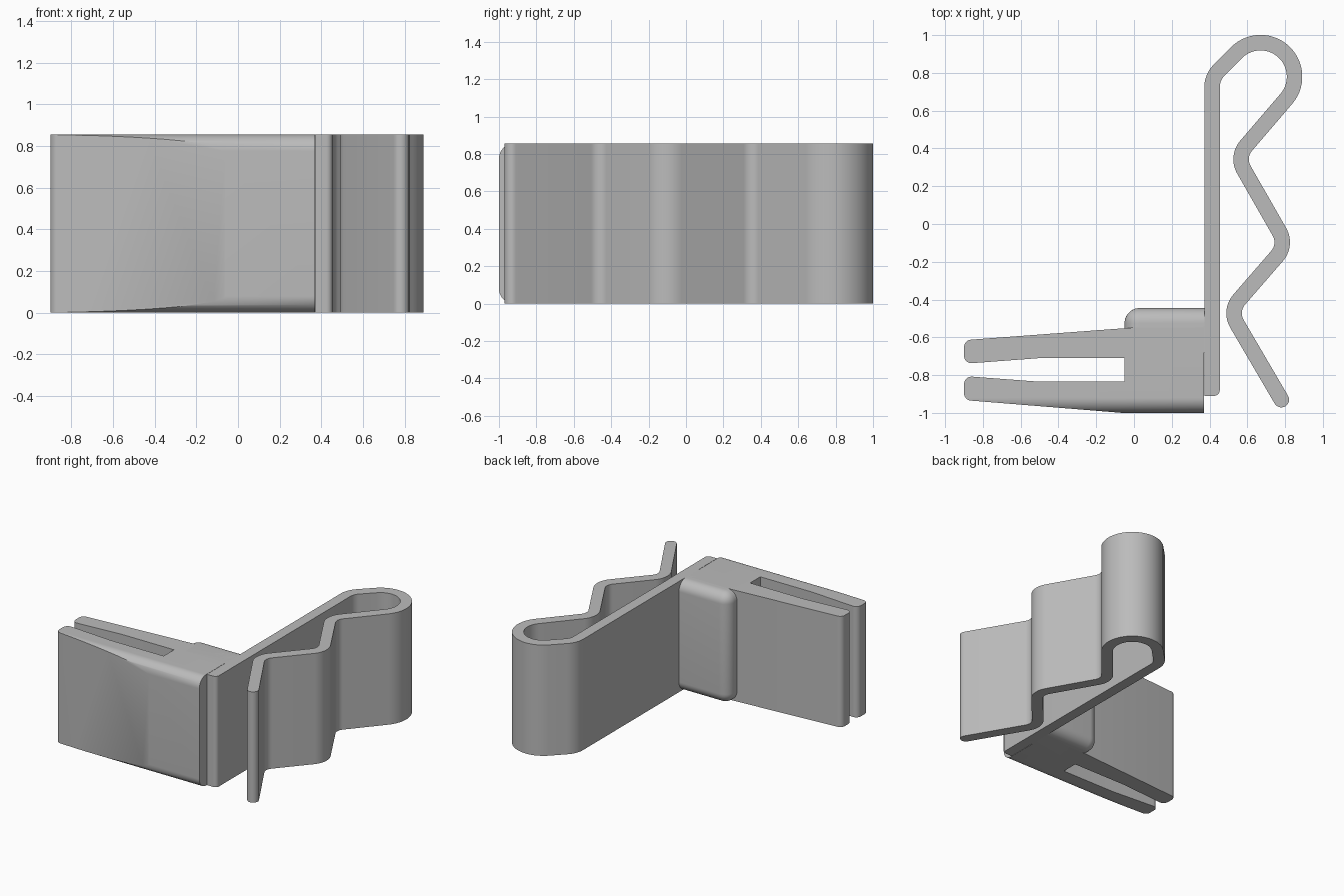
import bpy, bmesh, math
from mathutils import Vector

cube = bpy.data.objects.get("Cube")
if cube:
    bpy.data.objects.remove(cube, do_unlink=True)

HEIGHT = 0.855
HALF = 0.041      # half thickness of the spring strip
EDGE = 0.08       # rounding of the base block

grey = bpy.data.materials.new("plain grey")
grey.use_nodes = True
grey.diffuse_color = (0.5, 0.5, 0.5, 1)
grey.node_tree.nodes["Principled BSDF"].inputs["Base Color"].default_value = (0.5, 0.5, 0.5, 1)


def arc(c, r, a0, a1, n):
    """Points on an arc, angles in degrees."""
    angles = [math.radians(a0 + (a1 - a0) * i / n) for i in range(n + 1)]
    return [Vector((c[0] + r * math.cos(a), c[1] + r * math.sin(a))) for a in angles]


def fillet(corners, closed=True, n=10):
    """Round each (x, y, radius) corner of a path."""
    pts = [Vector(c[:2]) for c in corners]
    out = []
    for i, (p, c) in enumerate(zip(pts, corners)):
        r = c[2] if len(c) > 2 else 0
        if r == 0 or (not closed and i in (0, len(pts) - 1)):
            out.append(p)
            continue
        u = (pts[i - 1] - p).normalized()
        v = (pts[(i + 1) % len(pts)] - p).normalized()
        half = u.angle(v) / 2
        centre = p + (u + v).normalized() * r / math.sin(half)
        a = p + u * r / math.tan(half) - centre
        b = p + v * r / math.tan(half) - centre
        start = math.degrees(math.atan2(a.y, a.x))
        turn = math.degrees(math.atan2(a.x * b.y - a.y * b.x, a.dot(b)))
        out += arc(centre, r, start, start + turn, n)
    return out


def finish(name, bm):
    bmesh.ops.recalc_face_normals(bm, faces=bm.faces[:])
    mesh = bpy.data.meshes.new(name)
    bm.to_mesh(mesh)
    bm.free()
    mesh.materials.append(grey)
    obj = bpy.data.objects.new(name, mesh)
    bpy.context.collection.objects.link(obj)
    return obj


def prism(name, outline, low, high, place=lambda u, v, w: (u, v, w)):
    """Extrude a closed outline from low to high."""
    bm = bmesh.new()
    rings = [[bm.verts.new(place(p.x, p.y, w)) for p in outline] for w in (low, high)]
    bm.faces.new(rings[0])
    bm.faces.new(rings[1])
    for i in range(len(outline)):
        j = (i + 1) % len(outline)
        bm.faces.new((rings[0][i], rings[0][j], rings[1][j], rings[1][i]))
    return finish(name, bm)


def activate(obj):
    bpy.ops.object.select_all(action="DESELECT")
    obj.select_set(True)
    bpy.context.view_layer.objects.active = obj


def smooth(obj):
    activate(obj)
    bpy.ops.object.shade_smooth_by_angle(angle=math.radians(30))


# Spring strip: straight back, round loop, then a zigzag free leg
path = fillet([(0.413, -0.91), (0.413, 0.777, 0.13), (0.543, 0.907)], closed=False)[:-1]
path += arc((0.67, 0.78), 0.18, 135, -41, 28)
path += fillet([(0.806, 0.662), (0.543, 0.355, 0.11), (0.809, -0.11, 0.11),
                (0.505, -0.46, 0.11), (0.78, -0.93)], closed=False)[1:]
left, right = [], []
for i, p in enumerate(path):
    ahead = (path[min(i + 1, len(path) - 1)] - p).normalized()
    behind = (p - path[max(i - 1, 0)]).normalized()
    t = (ahead + behind).normalized()
    side = Vector((-t.y, t.x)) * HALF
    left.append(p + side)
    right.append(p - side)
tip = path[-1] - path[-2]
heading = math.degrees(math.atan2(tip.y, tip.x))
cap = arc(path[-1], HALF, heading + 90, heading - 90, 12)[1:-1]
foot = arc((right[0].x - 0.03, -0.88), 0.03, 0, -90, 6)
strip = prism("spring_strip", left + cap + right[:0:-1] + foot, 0, HEIGHT)
smooth(strip)

# Base block with two tapered prongs and a slot between them
fork = fillet([(0.37, -1.035), (-0.9, -0.932, 0.04), (-0.9, -0.805, 0.04),
               (-0.5, -0.835), (-0.05, -0.835), (-0.05, -0.71), (-0.5, -0.71),
               (-0.9, -0.74, 0.04), (-0.9, -0.615, 0.04), (0, -0.548), (0.37, -0.548)])
base = prism("pronged_base", fork, -0.1, HEIGHT + 0.1)

# Trim the front of the base to long rounded edges
trim = fillet([(-1, 0, EDGE), (-0.3, 0), (-0.3, HEIGHT), (-1, HEIGHT, EDGE)], n=14)
cutter = prism("trim_helper", trim, -1.2, 0.6, lambda u, v, w: (w, u, v))
cutter.hide_render = True
activate(base)
mod = base.modifiers.new("trim", "BOOLEAN")
mod.operation = "INTERSECT"
mod.solver = "EXACT"
mod.object = cutter
bpy.ops.object.modifier_apply(modifier=mod.name)
bpy.data.objects.remove(cutter, do_unlink=True)
smooth(base)

# Rounded shoulder behind the base, flat where it meets the strip
bm = bmesh.new()
bmesh.ops.create_cube(bm, size=1)
low, high = Vector((-0.05, -0.68, 0)), Vector((0.375, -0.445, HEIGHT))
for v in bm.verts:
    v.co = Vector([(a + b) / 2 + c * (b - a) for a, b, c in zip(low, high, v.co)])
rounded = [e for e in bm.edges
           if all(v.co.y > -0.5 for v in e.verts) and any(v.co.x < 0 for v in e.verts)]
rounded += [e for e in bm.edges if all(v.co.x < 0 for v in e.verts)
            and abs(e.verts[0].co.y - e.verts[1].co.y) > 0.1]
bmesh.ops.bevel(bm, geom=rounded, offset=EDGE, segments=10, profile=0.5, affect="EDGES")
smooth(finish("rear_shoulder", bm))
